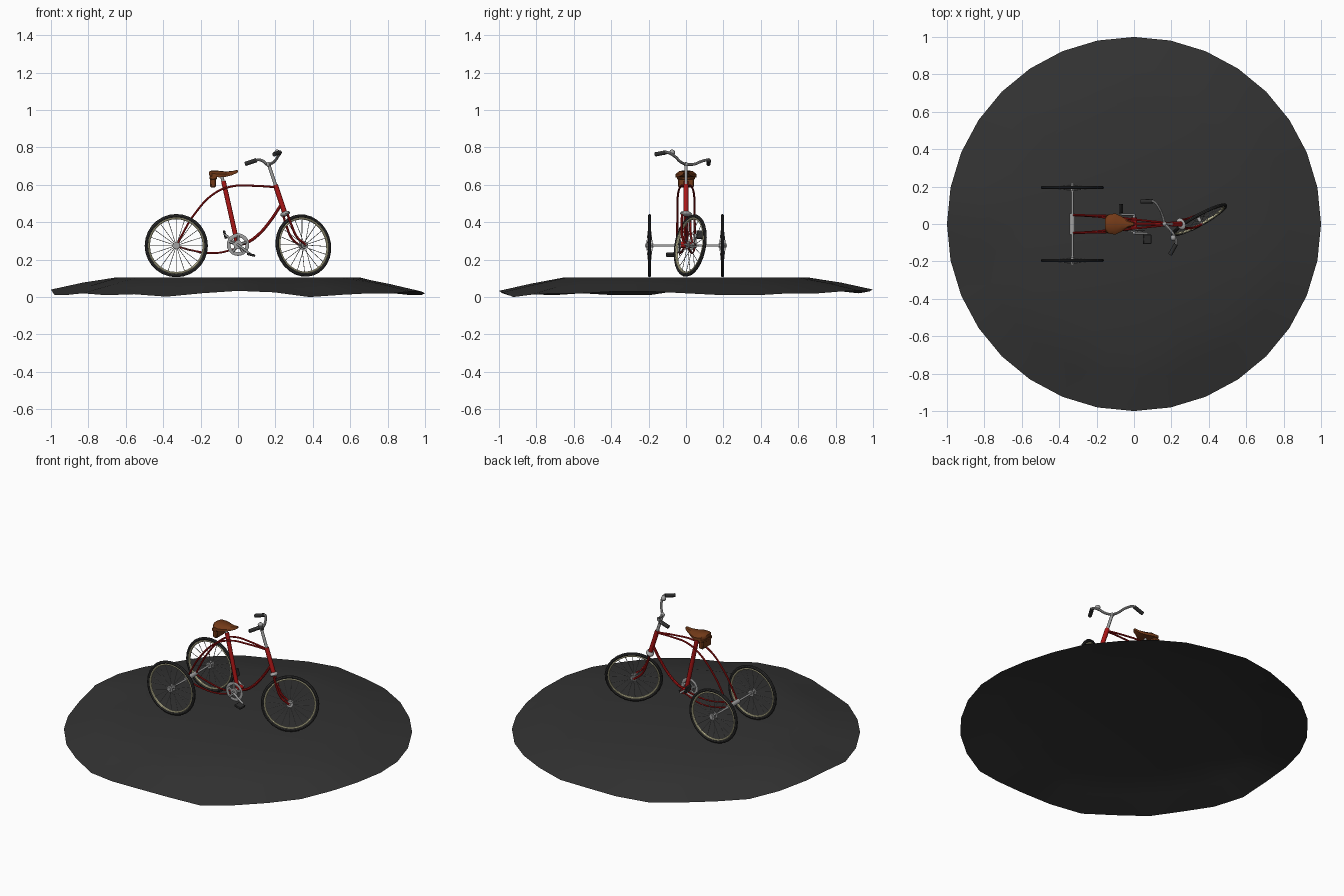
import bpy, bmesh, math
from mathutils import Matrix, Vector

if "Cube" in bpy.data.objects:
    bpy.data.objects.remove(bpy.data.objects["Cube"])

def mat(name, c):
    m = bpy.data.materials.new(name)
    m.diffuse_color = (*c, 1)
    m.use_nodes = True
    m.node_tree.nodes["Principled BSDF"].inputs["Base Color"].default_value = m.diffuse_color
    return m

RED = mat("red_paint", (0.42, 0.008, 0.008))
METAL = mat("grey_metal", (0.36, 0.36, 0.36))
RUBBER = mat("dark_rubber", (0.028, 0.028, 0.028))
CREAM = mat("cream_rim", (0.72, 0.68, 0.42))
LEATHER = mat("brown_leather", (0.17, 0.042, 0.009))
GROUND = mat("dark_ground", (0.033, 0.033, 0.033))
I = Matrix.Identity(4)

def add(name, bm, material, M=I):
    me = bpy.data.meshes.new(name)
    bmesh.ops.recalc_face_normals(bm, faces=bm.faces)
    bm.to_mesh(me)
    bm.free()
    me.transform(M)
    me.materials.append(material)
    o = bpy.data.objects.new(name, me)
    bpy.context.collection.objects.link(o)
    return o

def tube(name, pts, r, material, M=I):
    """Smooth round tube through points."""
    cu = bpy.data.curves.new(name + "_path", 'CURVE')
    cu.dimensions = '3D'
    cu.bevel_depth, cu.bevel_resolution, cu.resolution_u, cu.use_fill_caps = r, 2, 6, True
    sp = cu.splines.new('BEZIER')
    sp.bezier_points.add(len(pts) - 1)
    for b, p in zip(sp.bezier_points, pts):
        b.co = p
        b.handle_left_type = b.handle_right_type = 'AUTO'
    tmp = bpy.data.objects.new(name + "_path", cu)
    bpy.context.collection.objects.link(tmp)
    me = bpy.data.meshes.new_from_object(tmp.evaluated_get(bpy.context.evaluated_depsgraph_get()))
    bpy.data.objects.remove(tmp)
    me.name = name
    me.transform(M)
    me.materials.clear()
    me.materials.append(material)
    o = bpy.data.objects.new(name, me)
    bpy.context.collection.objects.link(o)
    return o

def cone(bm, a, b, r1, r2=None, seg=12):
    a, b = Vector(a), Vector(b)
    d = b - a
    T = Matrix.Translation((a + b) / 2) @ d.to_track_quat('Z', 'Y').to_matrix().to_4x4()
    bmesh.ops.create_cone(bm, cap_ends=True, segments=seg, radius1=r1,
                          radius2=r1 if r2 is None else r2, depth=d.length, matrix=T)

def rod(name, a, b, r, material, M=I, seg=12):
    bm = bmesh.new()
    cone(bm, a, b, r, seg=seg)
    return add(name, bm, material, M)

def ring(name, R, rr, rw, material, M=I, n=28, k=8):
    """Torus about the y axis, radial thickness rr and width rw."""
    bm = bmesh.new()
    v = [[bm.verts.new(((R + rr * math.cos(q)) * math.cos(t), rw * math.sin(q),
                        (R + rr * math.cos(q)) * math.sin(t)))
          for q in (j * math.tau / k for j in range(k))]
         for t in (i * math.tau / n for i in range(n))]
    for i in range(n):
        for j in range(k):
            bm.faces.new((v[i][j], v[i][(j + 1) % k], v[(i + 1) % n][(j + 1) % k], v[(i + 1) % n][j]))
    return add(name, bm, material, M)

def box(name, size, material, M=I):
    bm = bmesh.new()
    bmesh.ops.create_cube(bm, size=1, matrix=Matrix.Diagonal((*size, 1)))
    bmesh.ops.bevel(bm, geom=bm.edges[:], offset=min(size) * 0.2, segments=1, affect='EDGES')
    return add(name, bm, material, M)

def ball(name, r, material, M):
    bm = bmesh.new()
    bmesh.ops.create_uvsphere(bm, u_segments=14, v_segments=8, radius=r)
    return add(name, bm, material, M)

def wheel(name, M):
    ring(name + "_tyre", 0.159, 0.010, 0.009, RUBBER, M)
    ring(name + "_rim", 0.147, 0.006, 0.0075, CREAM, M)
    bm = bmesh.new()
    for i in range(20):
        t = i * math.tau / 20
        c, s, side = math.cos(t), math.sin(t), 0.015 * (-1) ** i
        cone(bm, (0.014 * c, side, 0.014 * s), (0.145 * c, 0, 0.145 * s), 0.0017, seg=5)
    add(name + "_spokes", bm, METAL, M)
    bm = bmesh.new()
    cone(bm, (0, -0.022, 0), (0, 0.022, 0), 0.010)
    for s in (-1, 1):
        cone(bm, (0, s * 0.012, 0), (0, s * 0.017, 0), 0.020)
    add(name + "_hub", bm, METAL, M)

# Ground: flat middle with an uneven drooping rim
rim = [.02, .01, .01, .02, .02, .03, .035, .03, .04, .03, .02, .03, .03, .02, .03, .04,
       .04, .01, .01, .02, .01, .015, .002, .02, .033, .025, .0, .012, .02, .02, .03, .03]
bm = bmesh.new()
def circle(r, zs):
    return [bm.verts.new((r * math.cos(i * math.tau / 32), r * math.sin(i * math.tau / 32), z))
            for i, z in enumerate(zs)]
inner, mid, outer = (circle(0.65, [0.105] * 32),
                     circle(0.83, [0.045 + 0.8 * z for z in rim]), circle(1, rim))
bm.faces.new(inner)
for p, q in ((inner, mid), (mid, outer)):
    for i in range(32):
        bm.faces.new((p[i], q[i], q[(i + 1) % 32], p[(i + 1) % 32]))
ground = add("ground_disc", bm, GROUND)

# Rear wheels and axle
for s, n in ((-1, "right"), (1, "left")):
    wheel("rear_wheel_" + n, Matrix.Translation((-0.33, s * 0.195, 0.275)))
rod("rear_axle", (-0.33, -0.218, 0.275), (-0.33, 0.218, 0.275), 0.006, METAL)
rod("axle_housing", (-0.33, -0.055, 0.275), (-0.33, 0.055, 0.275), 0.014, METAL)

# Frame tubes
for s, n in ((-1, "right"), (1, "left")):
    tube("frame_arch_" + n, [(0.195, s * .004, .588), (0.08, s * .016, .595), (-0.03, s * .028, .592),
         (-0.125, s * .042, .555), (-0.235, s * .046, .44), (-0.295, s * .047, .34),
         (-0.325, s * .047, .28)], 0.0055, RED)
    tube("chain_stay_" + n, [(-.325, s * .045, .272), (-.25, s * .043, .25), (-.12, s * .03, .235),
         (0, s * .012, .262)], 0.005, RED)
tube("down_tube", [(.228, 0, .49), (.175, 0, .41), (.105, 0, .33), (.045, 0, .29), (0, 0, .28)], 0.008, RED)
rod("seat_tube", (-.078, 0, .62), (-.002, 0, .28), 0.0125, RED)
rod("seat_post", (-.09, 0, .655), (-.074, 0, .60), 0.0085, METAL)
rod("bottom_bracket", (0, -.035, .28), (0, .035, .28), 0.017, RED)

# Seat lofted from cross sections: x, half width, top, bottom
bm = bmesh.new()
loops = []
for x, w, zt, zb in ((-.155, .028, .67, .65), (-.14, .05, .677, .645), (-.10, .057, .675, .64),
                     (-.065, .04, .671, .643), (-.03, .019, .674, .652), (-.008, .012, .679, .662),
                     (0, .005, .677, .668)):
    loops.append([bm.verts.new((x, y * w, zb + f * (zt - zb))) for y, f in
                  ((-1, 0), (-1, .5), (-.65, .92), (0, 1), (.65, .92), (1, .5), (1, 0))])
for a, b in zip(loops, loops[1:]):
    for i in range(7):
        bm.faces.new((a[i], a[(i + 1) % 7], b[(i + 1) % 7], b[i]))
bm.faces.new(loops[0])
bm.faces.new(loops[-1])
add("seat", bm, LEATHER)
box("saddle_bag", (.032, .088, .056), LEATHER, Matrix.Translation((-.133, 0, .614)))
box("saddle_bag_flap", (.04, .094, .018), LEATHER, Matrix.Translation((-.133, 0, .638)))

# Chainring, cranks and pedals
C = Matrix.Translation((0, -.036, .28))
ring("chainring", 0.050, 0.010, 0.003, METAL, C, 24, 6)
bm = bmesh.new()
cone(bm, (0, -.008, 0), (0, .008, 0), 0.024)
for i in range(5):
    t = i * math.tau / 5 + 0.3
    cone(bm, (0, 0, 0), (.048 * math.cos(t), 0, .048 * math.sin(t)), 0.008, seg=6)
add("chainring_spider", bm, METAL, C)
rod("crank_axle", (0, -.054, .28), (0, .054, .28), 0.008, METAL)
for s, n in ((-1, "right"), (1, "left")):
    end = Vector((-s * .07, s * .05, .28 + s * .054))
    rod("crank_" + n, (0, s * .05, .28), end, 0.0065, METAL)
    rod("pedal_axle_" + n, end, end + Vector((0, s * .055, 0)), 0.004, METAL)
    box("pedal_" + n, (.045, .05, .013), RUBBER, Matrix.Translation(end + Vector((0, s * .032, 0)))
        @ Matrix.Rotation(math.radians(15 if s < 0 else 75), 4, 'Y'))

# Steered assembly: local x forward, y left, z up the steering axis
S = (Matrix.Translation((.3124, 0, .263)) @ Matrix.Rotation(-math.atan(1 / 3), 4, 'Y')
     @ Matrix.Rotation(math.radians(30), 4, 'Z'))
wheel("front_wheel", S @ Matrix.Translation((.045, 0, 0)))
rod("front_axle", (.045, -.034, 0), (.045, .034, 0), 0.006, METAL, S)
rod("head_tube", (0, 0, .20), (0, 0, .355), 0.0135, RED, S)
rod("stem", (0, 0, .35), (0, 0, .472), 0.009, METAL, S)
ball("fork_crown", 1, METAL, S @ Matrix.Translation((0, 0, .192)) @ Matrix.Diagonal((.024, .034, .014, 1)))
ball("stem_clamp", 0.013, METAL, S @ Matrix.Translation((0, 0, .47)))
for s, n in ((-1, "right"), (1, "left")):
    tube("fork_blade_" + n, [(0, s * .024, .19), (0, s * .027, .12), (.008, s * .028, .055),
         (.045, s * .028, 0)], 0.0065, RED, S)
    tube("handlebar_" + n, [(0, 0, .47), (.012, s * .04, .474), (.023, s * .085, .496),
         (.017, s * .13, .512), (-.03, s * .157, .512)], 0.0075, METAL, S)
    rod("grip_" + n, (.014, s * .132, .512), (-.043, s * .164, .512), 0.0115, RUBBER, S)
ball("bell", 0.016, METAL, S @ Matrix.Translation((.018, -.096, .516)))

# Smooth shading with sharp creases kept
for o in bpy.context.collection.objects:
    o.select_set(o.type == 'MESH')
bpy.context.view_layer.objects.active = ground
bpy.ops.object.shade_smooth_by_angle(angle=math.radians(40))
